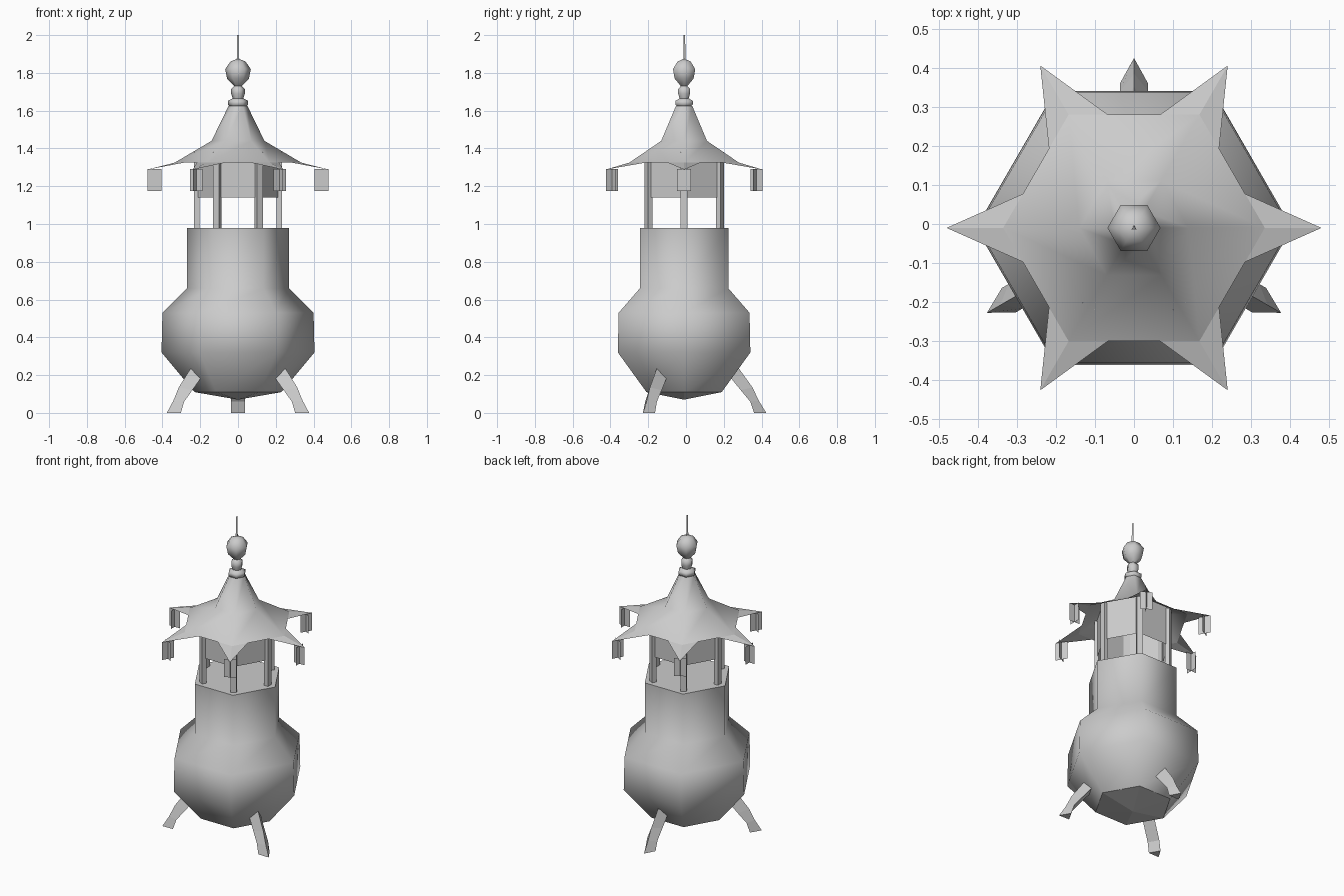
import bpy, bmesh, math
from mathutils import Vector

if "Cube" in bpy.data.objects:
    bpy.data.objects.remove(bpy.data.objects["Cube"])

CENTER = Vector((0, -0.01, 0))
HEX = [math.radians(60 * i) for i in range(6)]

stone = bpy.data.materials.new("light_grey_stone")
stone.use_nodes = True
GREY = (0.6, 0.6, 0.6, 1)
stone.diffuse_color = GREY
stone.node_tree.nodes["Principled BSDF"].inputs["Base Color"].default_value = GREY


def finish(name, bm, smooth=False):
    """Turn a bmesh into a named object with the shared material."""
    bmesh.ops.recalc_face_normals(bm, faces=bm.faces)
    mesh = bpy.data.meshes.new(name)
    bm.to_mesh(mesh)
    bm.free()
    mesh.materials.append(stone)
    obj = bpy.data.objects.new(name, mesh)
    obj.location = CENTER
    bpy.context.collection.objects.link(obj)
    if smooth:
        bpy.ops.object.select_all(action='DESELECT')
        obj.select_set(True)
        bpy.context.view_layer.objects.active = obj
        bpy.ops.object.shade_smooth_by_angle(angle=math.radians(65))
    return obj


def polar(r, angle, z, side=0.0):
    """Point at a radius along an angle, shifted sideways."""
    c, s = math.cos(angle), math.sin(angle)
    return Vector((r * c - side * s, r * s + side * c, z))


def turned(name, profile, smooth=True, cap_top=False, cap_bottom=False):
    """Six-sided turned shape from (radius, height) pairs."""
    bm = bmesh.new()
    rings = [[bm.verts.new(polar(r, a, z)) for a in HEX] for r, z in profile]
    for low, high in zip(rings, rings[1:]):
        for i in range(6):
            j = (i + 1) % 6
            bm.faces.new((low[i], low[j], high[j], high[i]))
    if cap_top:
        bm.faces.new(rings[-1])
    if cap_bottom:
        bm.faces.new(rings[0][::-1])
    bmesh.ops.remove_doubles(bm, verts=bm.verts, dist=0.0001)
    return finish(name, bm, smooth)


# Round-bellied body and its shallow pointed underside
turned("body", [(0.23, 0.11), (0.405, 0.32), (0.4, 0.53), (0.27, 0.66), (0.27, 0.98)],
       cap_top=True)
turned("body_underside", [(0, 0.07), (0.23, 0.11)], smooth=False)

# Open hexagonal valance hanging under the roof
turned("valance", [(0.222, 1.14), (0.222, 1.39)], smooth=False)

# Flared roof shell
EAVE_R, EAVE_Z = 0.335, 1.325
turned("roof", [(EAVE_R, EAVE_Z), (0.14, 1.44), (0.05, 1.625)])

# Finial: collar, bead and ball
turned("finial", [(0.04, 1.62), (0.053, 1.632), (0.053, 1.652), (0.028, 1.665),
                  (0.036, 1.69), (0.036, 1.715), (0.02, 1.73), (0.058, 1.77),
                  (0.068, 1.82), (0.04, 1.86), (0, 1.876)], cap_bottom=True)
bm = bmesh.new()
bmesh.ops.create_cone(bm, cap_ends=True, segments=3, radius1=0.008, radius2=0.005, depth=0.14)
bmesh.ops.translate(bm, verts=bm.verts, vec=(0, 0, 1.93))
finish("finial_spike", bm)

# Folded star points along the eaves
bm = bmesh.new()
corners = [polar(EAVE_R, a, EAVE_Z) for a in HEX]
for i, a in enumerate(HEX):
    tip = polar(0.48, a, 1.288)
    for neighbour in (corners[i - 1], corners[(i + 1) % 6]):
        base = corners[i].lerp(neighbour, 0.3)
        bm.faces.new([bm.verts.new(p) for p in (corners[i], base, tip)])
bmesh.ops.remove_doubles(bm, verts=bm.verts, dist=0.0001)
finish("roof_points", bm)

# Crossed hanging plates under each star point
bm = bmesh.new()
MID, HALF = 0.442, 0.037
for a in HEX:
    for ends in (((MID - HALF, 0), (MID + HALF, 0)), ((MID, -HALF), (MID, HALF))):
        (r1, s1), (r2, s2) = ends
        quad = [polar(r1, a, 1.175, s1), polar(r2, a, 1.175, s2),
                polar(r2, a, 1.29, s2), polar(r1, a, 1.29, s1)]
        bm.faces.new([bm.verts.new(p) for p in quad])
finish("hanging_plates", bm)


def loft(bm, sections):
    """Skin closed sections in order and cap both ends."""
    loops = [[bm.verts.new(p) for p in section] for section in sections]
    count = len(loops[0])
    for a, b in zip(loops, loops[1:]):
        for i in range(count):
            j = (i + 1) % count
            bm.faces.new((a[i], a[j], b[j], b[i]))
    bm.faces.new(loops[0])
    bm.faces.new(loops[-1])


# Six slim posts between body and roof
bm = bmesh.new()
for a in HEX:
    loft(bm, [[polar(r, a, z, s) for r, s in
               ((0.205, -0.018), (0.232, -0.018), (0.232, 0.018), (0.205, 0.018))]
              for z in (0.975, 1.38)])
finish("posts", bm)

# Three splayed legs with a ridge along the outer side
# Each row: ridge radius, ridge height, inner edge radius, inner edge height
LEG = [(0.435, 0, 0.37, 0), (0.395, 0.065, 0.35, 0.06),
       (0.362, 0.135, 0.3, 0.12), (0.29, 0.235, 0.235, 0.2)]
for name, degrees in (("back_leg", 90), ("right_leg", 210), ("left_leg", 330)):
    a = math.radians(degrees)
    bm = bmesh.new()
    loft(bm, [[polar(r, a, z), polar(ri, a, zi, 0.036), polar(ri, a, zi, -0.036)]
              for r, z, ri, zi in LEG])
    finish(name, bm)
